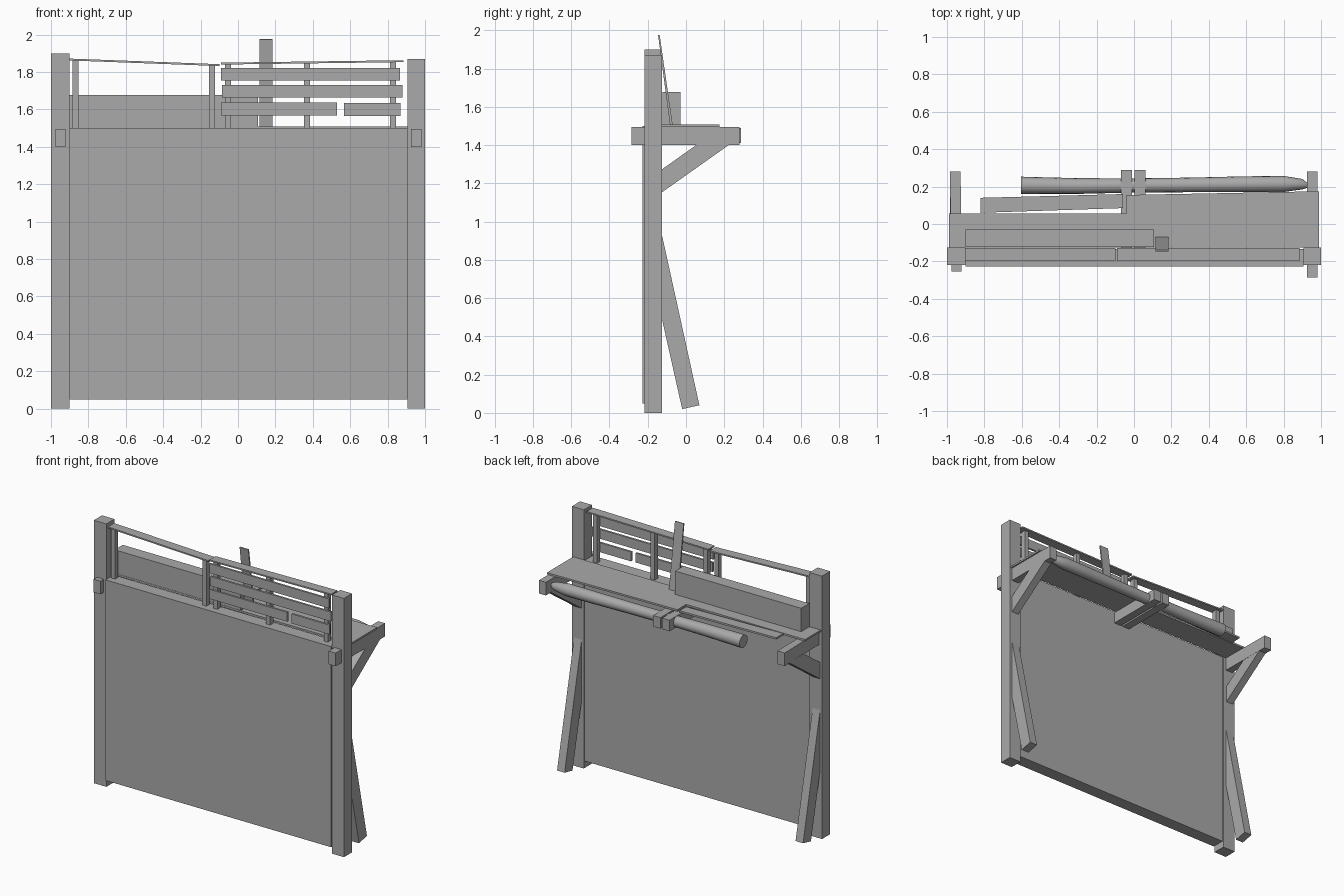
import bpy, bmesh, math
from mathutils import Vector

cube = bpy.data.objects.get("Cube")
if cube:
    bpy.data.objects.remove(cube)

grey = bpy.data.materials.new("weathered_grey")
grey.use_nodes = True
colour = (0.4, 0.4, 0.4, 1)
grey.diffuse_color = colour
grey.node_tree.nodes["Principled BSDF"].inputs["Base Color"].default_value = colour


def finish(name, bm):
    bmesh.ops.recalc_face_normals(bm, faces=bm.faces)
    mesh = bpy.data.meshes.new(name)
    bm.to_mesh(mesh)
    bm.free()
    mesh.materials.append(grey)
    obj = bpy.data.objects.new(name, mesh)
    bpy.context.collection.objects.link(obj)
    return obj


def prism(name, outline, axis, lo, hi):
    """Extrude a 2D outline along an axis, from lo to hi."""
    bm = bmesh.new()

    def point(p, d):
        c = list(p)
        c.insert(axis, d)
        return bm.verts.new(c)

    a = [point(p, lo) for p in outline]
    b = [point(p, hi) for p in outline]
    bm.faces.new(a)
    bm.faces.new(b[::-1])
    for i in range(len(a)):
        j = (i + 1) % len(a)
        bm.faces.new((a[i], a[j], b[j], b[i]))
    return finish(name, bm)


def box(name, x, y, z):
    return prism(name, [(x[0], y[0]), (x[1], y[0]), (x[1], y[1]), (x[0], y[1])], 2, *z)


# Wall and its two posts
box("wall_panel", (-0.9, 0.905), (-0.228, -0.135), (0.05, 1.5))
box("right_post", (-1, -0.9), (-0.218, -0.125), (0, 1.9))
box("left_post", (0.905, 1), (-0.218, -0.125), (0, 1.87))

# Cross beams, with diagonal struts and ground braces behind the posts
prism("right_beam", [(-0.975, -0.255), (-0.922, -0.255), (-0.927, 0.28), (-0.985, 0.28)], 2, 1.4, 1.495)
box("left_beam", (0.925, 0.98), (-0.285, 0.28), (1.4, 1.495))
for side, x in (("right", -0.955), ("left", 0.952)):
    prism(side + "_strut", [(-0.13, 1.15), (0.23, 1.405), (0.06, 1.405), (-0.13, 1.27)],
          0, x - 0.028, x + 0.028)
    prism(side + "_ground_brace", [(-0.13, 0.95), (0.07, 0.04), (-0.02, 0.02), (-0.13, 0.51)],
          0, x - 0.03, x + 0.03)
box("middle_beam_right", (-0.07, -0.01), (-0.135, 0.288), (1.41, 1.49))
box("middle_beam_left", (0.003, 0.062), (-0.135, 0.288), (1.41, 1.49))

# Walkway planks
planks = {
    "wide_plank": [(-0.04, -0.125), (0.99, -0.125), (0.99, 0.175), (-0.04, 0.155)],
    "long_plank": [(-0.99, -0.125), (-0.04, -0.125), (-0.04, 0.055), (-0.99, 0.055)],
    "narrow_plank": [(-0.82, 0.06), (-0.06, 0.085), (-0.06, 0.16), (-0.82, 0.14)],
}
for name, outline in planks.items():
    prism(name, outline, 2, 1.495, 1.508)

# Long crate and leaning board
box("long_crate", (-0.9, 0.108), (-0.123, -0.03), (1.5, 1.677))
prism("leaning_board", [(-0.146, 1.975), (-0.138, 1.977), (-0.07, 1.508), (-0.084, 1.508)], 0, 0.115, 0.185)

# Railing uprights, handrails and slats
for i, (x, top) in enumerate([(-0.87, 1.862), (-0.14, 1.84), (-0.053, 1.84), (0.37, 1.848), (0.83, 1.855)]):
    box(f"rail_upright_{i + 1}", (x - 0.016, x + 0.016), (-0.183, -0.148), (1.495, top))
for name, x0, x1, z0, z1 in (("handrail_right", -0.905, -0.1, 1.872, 1.842),
                             ("handrail_left", -0.09, 0.885, 1.85, 1.863)):
    prism(name, [(x0, z0 - 0.01), (x1, z1 - 0.01), (x1, z1), (x0, z0)], 1, -0.198, -0.128)
for i, (x0, x1, z) in enumerate([(-0.09, 0.865, 1.788), (-0.085, 0.88, 1.697),
                                 (-0.09, 0.53, 1.602), (0.567, 0.868, 1.6)]):
    box(f"rail_slat_{i + 1}", (x0, x1), (-0.197, -0.182), (z - 0.034, z + 0.034))

# Slightly bent log, tapered at its left end
stations = [(-0.605, 0.207, 0.046), (-0.3, 0.203, 0.042), (0, 0.206, 0.038), (0.3, 0.209, 0.039),
            (0.6, 0.213, 0.042), (0.8, 0.214, 0.043), (0.9, 0.213, 0.028), (0.925, 0.207, 0.014)]
sides = 16
bm = bmesh.new()
rings = []
for x, y, r in stations:
    angles = [2 * math.pi * k / sides for k in range(sides)]
    rings.append([bm.verts.new(Vector((x, y + r * math.cos(a), 1.45 + r * math.sin(a)))) for a in angles])
for a, b in zip(rings, rings[1:]):
    for k in range(sides):
        j = (k + 1) % sides
        bm.faces.new((a[k], a[j], b[j], b[k]))
bm.faces.new(rings[0])
bm.faces.new(rings[-1])
log = finish("log", bm)
bpy.context.view_layer.objects.active = log
log.select_set(True)
bpy.ops.object.shade_smooth_by_angle(angle=math.radians(40))
